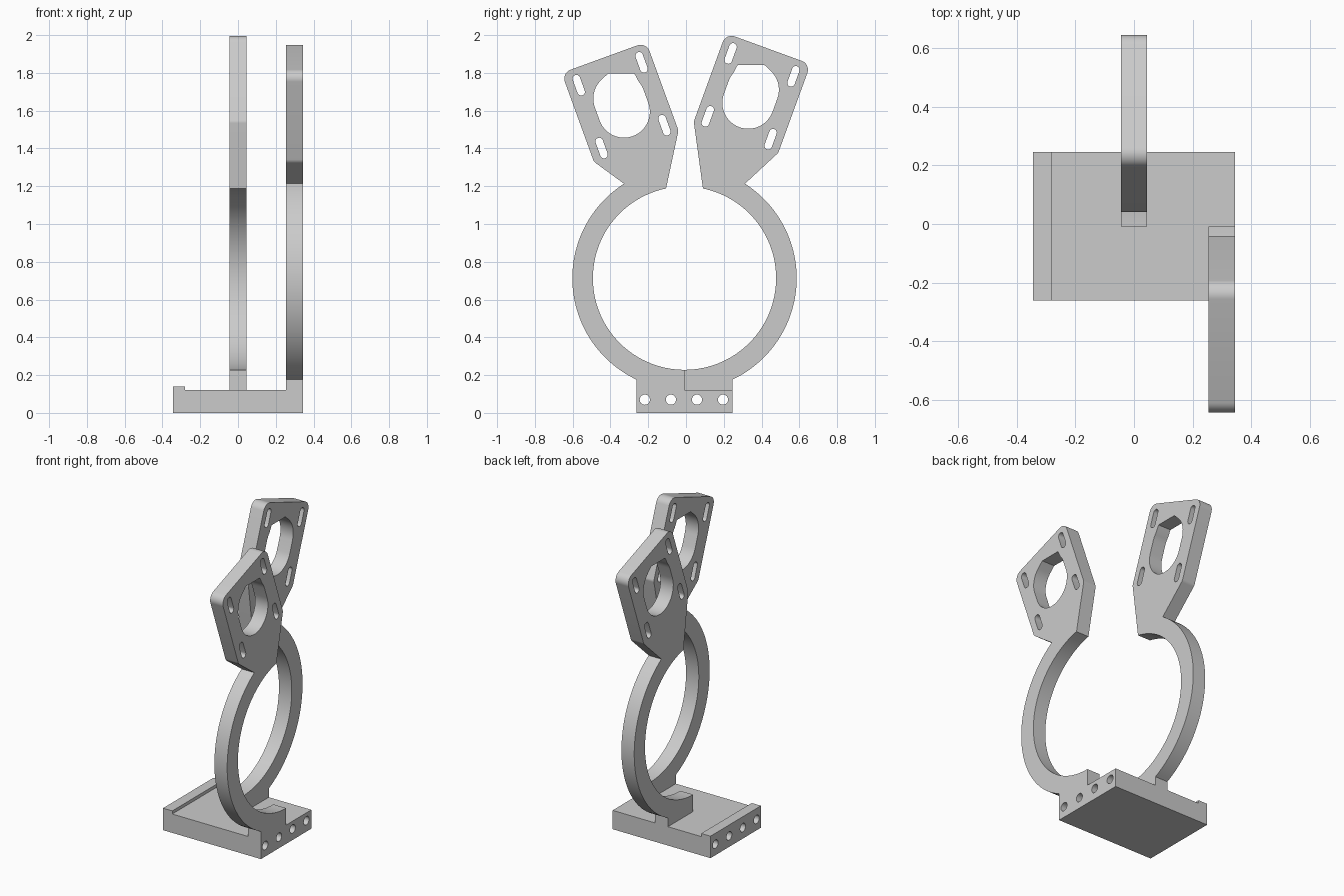
import bpy, bmesh
from math import atan2, cos, sin, pi, radians
from mathutils import Vector

cube = bpy.data.objects.get("Cube")
if cube:
    bpy.data.objects.remove(cube, do_unlink=True)

grey = bpy.data.materials.new("light_grey")
grey.use_nodes = True
grey.diffuse_color = (0.6, 0.6, 0.6, 1)
grey.node_tree.nodes["Principled BSDF"].inputs["Base Color"].default_value = (0.6, 0.6, 0.6, 1)

RING = Vector((0, 0.713))           # ring centre in (outward, up)
MID_Y = -0.008                      # plane that separates the two arms
TILT = radians(20)
UP = Vector((sin(TILT), cos(TILT)))     # long axis of a mounting plate
OUT = Vector((cos(TILT), -sin(TILT)))   # its outward axis


def arc(centre, r, a0, a1, n):
    """Points on an arc, ends included."""
    return [centre + r * Vector((cos(a0 + (a1 - a0) * i / n), sin(a0 + (a1 - a0) * i / n)))
            for i in range(n + 1)]


def circle(centre, r, n=24):
    return arc(centre, r, 0, 2 * pi, n)[:-1]


def fillet(prev, corner, nxt, r, n=8):
    """Round a corner with an arc of radius r."""
    d0, d1 = (prev - corner).normalized(), (nxt - corner).normalized()
    half = d0.angle(d1) / 2
    centre = corner + (d0 + d1).normalized() * r / sin(half)
    reach = r / (sin(half) / cos(half))
    p0, p1 = corner + d0 * reach - centre, corner + d1 * reach - centre
    return [centre + p0.lerp(p1, i / n).normalized() * r for i in range(n + 1)]


def extrude_profile(name, loops, x0, x1):
    """Solid from (y, z) loops: the outline first, then its holes."""
    bm = bmesh.new()
    for loop in loops:
        verts = [bm.verts.new((x0, p[0], p[1])) for p in loop]
        for i, v in enumerate(verts):
            bm.edges.new((verts[i - 1], v))
    bmesh.ops.triangle_fill(bm, edges=bm.edges[:], use_beauty=True, normal=(1, 0, 0))
    ext = bmesh.ops.extrude_face_region(bm, geom=bm.faces[:])
    moved = [g for g in ext["geom"] if isinstance(g, bmesh.types.BMVert)]
    bmesh.ops.translate(bm, verts=moved, vec=(x1 - x0, 0, 0))
    bmesh.ops.recalc_face_normals(bm, faces=bm.faces[:])
    mesh = bpy.data.meshes.new(name)
    bm.to_mesh(mesh)
    bm.free()
    mesh.materials.append(grey)
    ob = bpy.data.objects.new(name, mesh)
    bpy.context.collection.objects.link(ob)
    bpy.ops.object.select_all(action="DESELECT")
    ob.select_set(True)
    bpy.context.view_layer.objects.active = ob
    bpy.ops.object.shade_smooth_by_angle(angle=radians(25))
    return ob


def arm(name, side, slide, x0, x1):
    """Half ring with a foot and a tilted mounting plate, slid along its axis."""
    c = Vector((0.333, 1.629)) + UP * slide

    def on_plate(out, up):
        return c + OUT * out + UP * up

    # outline: foot, outer ring, plate corners, inner ring
    outer = arc(RING, 0.594, atan2(-0.537, 0.254), atan2(0.5, 0.32), 48)
    inner = arc(RING, 0.485, atan2(0.477, 0.098), -pi / 2, 56)
    corners = [on_plate(0.24, -0.231), on_plate(0.24, 0.269),
               on_plate(-0.237, 0.269), on_plate(-0.237, -0.229)]
    chain = [outer[-1]] + corners + [inner[0]]
    outline = [Vector((0, 0.12)), Vector((0.254, 0.12))] + outer
    for i, r in enumerate((0.04, 0.05, 0.05, 0.03), 1):
        outline += fillet(chain[i - 1], chain[i], chain[i + 1], r)
    outline += inner

    # large opening with a flat, chamfered top
    low, high, r = c - UP * 0.037, c + UP * 0.037, 0.137
    opening = arc(low, r, -TILT, -pi - TILT, 32)
    opening += arc(high, r, pi - TILT, radians(138), 4)
    opening += [c + Vector((-0.068, 0.167)), c + Vector((0.072, 0.167))]
    opening += arc(high, r, pi / 4, -TILT, 12)

    # four adjusting slots
    slots = []
    for out in (-0.177, 0.177):
        for up in (-0.177, 0.177):
            top, bottom = on_plate(out, up + 0.037), on_plate(out, up - 0.037)
            slots.append(arc(top, 0.02, -TILT, pi - TILT, 10)
                         + arc(bottom, 0.02, pi - TILT, 2 * pi - TILT, 10))

    loops = [[(MID_Y + side * p.x, p.y) for p in loop] for loop in [outline, opening] + slots]
    return extrude_profile(name, loops, x0, x1)


def rectangle(y0, y1, z0, z1):
    return [(y0, z0), (y1, z0), (y1, z1), (y0, z1)]


# base block with four through holes, and the low lip along one edge
holes = [circle(Vector((-0.218 + 0.138 * i, 0.07)), 0.027) for i in range(4)]
extrude_profile("base", [rectangle(-0.262, 0.246, 0, 0.12)] + holes, -0.345, 0.345)
extrude_profile("base_lip", [rectangle(-0.262, 0.246, 0.12, 0.14)], -0.345, -0.28)

# the two arms stand in separate planes
arm("front_arm", -1, 0, 0.255, 0.345)
arm("back_arm", 1, 0.05, -0.045, 0.045)
